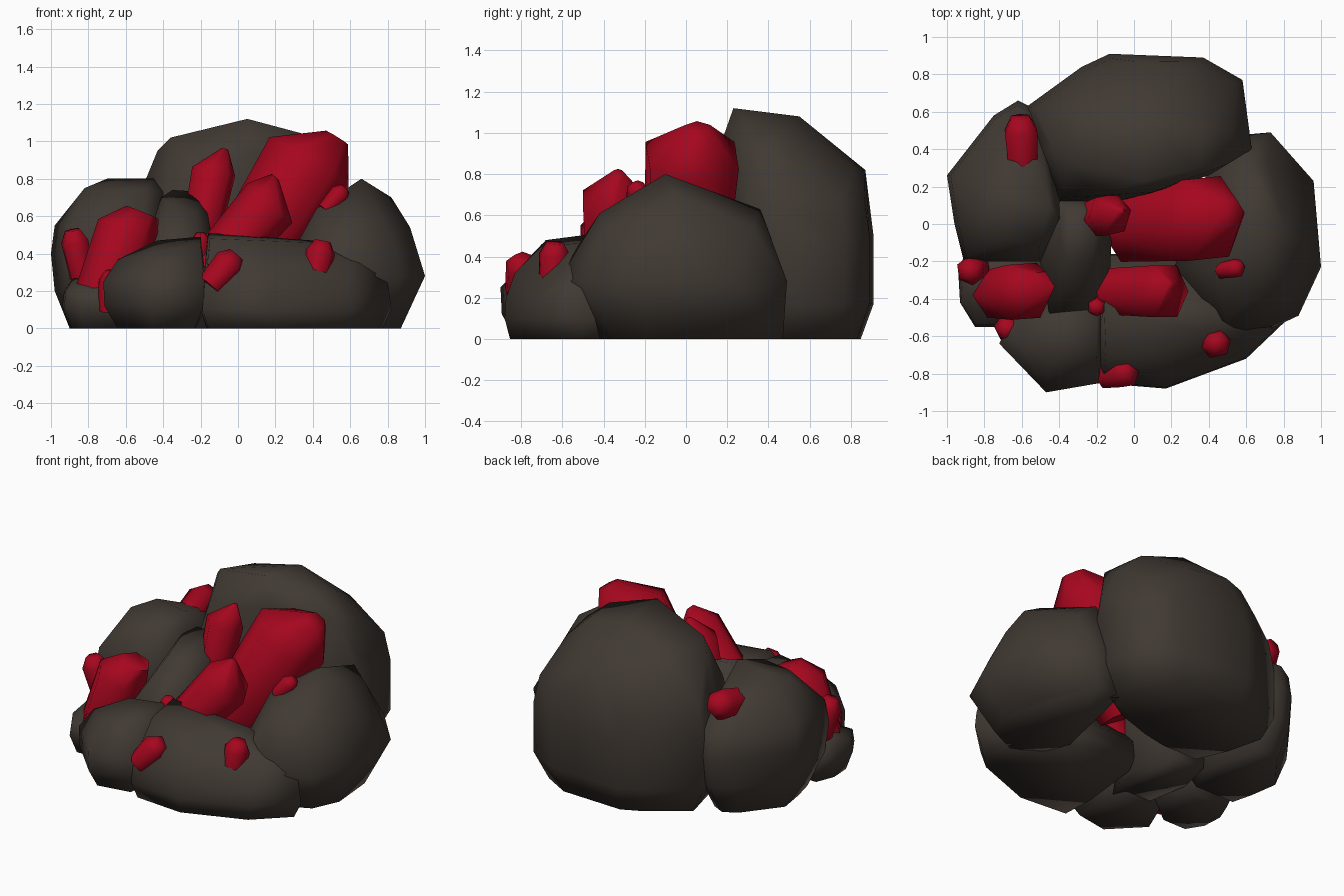
import bpy
import bmesh
import math
from mathutils import Vector

cube = bpy.data.objects.get("Cube")
if cube:
    bpy.data.objects.remove(cube, do_unlink=True)


def make_material(name, colour):
    material = bpy.data.materials.new(name)
    material.use_nodes = True
    material.diffuse_color = colour
    shader = material.node_tree.nodes["Principled BSDF"]
    shader.inputs["Base Color"].default_value = colour
    shader.inputs["Roughness"].default_value = 0.8
    return material


stone = make_material("dark brown stone", (0.052, 0.041, 0.033, 1))
crimson = make_material("crimson crystal", (0.38, 0.002, 0.013, 1))


def hull_object(name, points, material, sharp_angle):
    """Wrap a convex skin around the points and shade it."""
    bm = bmesh.new()
    for point in points:
        bm.verts.new(point)
    result = bmesh.ops.convex_hull(bm, input=bm.verts[:])
    loose = set(result["geom_interior"]) | set(result["geom_unused"])
    loose_verts = [item for item in loose if isinstance(item, bmesh.types.BMVert)]
    bmesh.ops.delete(bm, geom=loose_verts, context="VERTS")
    bmesh.ops.dissolve_limit(bm, angle_limit=math.radians(2),
                             verts=bm.verts[:], edges=bm.edges[:])
    bmesh.ops.recalc_face_normals(bm, faces=bm.faces[:])
    mesh = bpy.data.meshes.new(name)
    bm.to_mesh(mesh)
    bm.free()
    mesh.materials.append(material)
    obj = bpy.data.objects.new(name, mesh)
    bpy.context.collection.objects.link(obj)
    bpy.ops.object.select_all(action="DESELECT")
    obj.select_set(True)
    bpy.context.view_layer.objects.active = obj
    bpy.ops.object.shade_smooth_by_angle(angle=math.radians(sharp_angle))
    return obj


def boulder(name, outline, levels, crest):
    """Stack scaled copies of a plan outline, then cap them with crest points."""
    centre = sum((Vector(p) for p in outline), Vector((0, 0))) / len(outline)
    points = list(crest)
    for z, scale in levels:
        for corner in outline:
            flat = centre + (Vector(corner) - centre) * scale
            points.append((flat.x, flat.y, z))
    return hull_object(name, points, stone, 120)


def crystal(name, start, end, tip, radius, sides=6, tip_size=0.15):
    """Build a leaning prism with an off-centre narrowed end."""
    start, end, tip = Vector(start), Vector(end), Vector(tip)
    turn = (end - start).to_track_quat("Z", "Y")
    points = []
    for centre, size in ((start, 0.85), (end, 1), (tip, tip_size)):
        for i in range(sides):
            angle = math.tau * (i + 0.5) / sides
            spoke = Vector((math.cos(angle), math.sin(angle), 0)) * size * radius
            points.append(centre + turn @ spoke)
    return hull_object(name, points, crimson, 65)


# Boulders
boulder("back_boulder",
        [(-.57, .63), (-.28, .84), (-.13, .91), (.37, .89), (.58, .77),
         (.63, .4), (.4, .26), (.1, .16), (-.1, .12), (-.4, .12), (-.5, .35)],
        [(0, .85), (.17, 1), (.5, 1), (.68, .94)],
        [(-.36, .33, 1.02), (.05, .23, 1.12), (.08, .55, 1.08),
         (.35, .3, 1.04), (.36, .5, 1.01), (-.3, .6, .97), (-.43, .4, .95),
         (0, .87, .82), (.25, .82, .82), (-.2, .76, .86), (.52, .5, .86),
         (-.5, .5, .78), (.5, .32, .92), (.1, .17, .95), (-.2, .15, .85)])

boulder("west_boulder",
        [(-.96, 0), (-1, .26), (-.75, .58), (-.62, .66), (-.5, .6),
         (-.4, .2), (-.37, .04), (-.5, -.2), (-.91, -.2)],
        [(0, .7), (.2, .94), (.4, 1), (.55, .94)],
        [(-.82, .05, .75), (-.7, .15, .8), (-.45, .1, .8), (-.4, .03, .73),
         (-.58, .45, .67), (-.7, -.08, .73), (-.5, -.1, .74)])

boulder("east_boulder",
        [(.45, .45), (.73, .49), (.96, .23), (1, -.23), (.88, -.49),
         (.6, -.62), (.33, -.5), (.22, -.22), (.4, .1)],
        [(0, .66), (.28, 1)],
        [(.66, -.1, .8), (.82, -.05, .7), (.92, -.1, .54), (.84, 0, .59),
         (.42, -.25, .64), (.6, .36, .63), (.72, .32, .54), (.5, .1, .68),
         (.6, -.42, .61), (.8, -.38, .54), (.5, -.52, .46),
         (.5, .47, 0), (.68, .47, 0)])

boulder("front_east_boulder",
        [(-.19, -.85), (.17, -.88), (.6, -.72), (.82, -.51), (.4, -.16),
         (-.15, -.16), (-.2, -.6)],
        [(0, .92), (.1, 1), (.2, .98)],
        [(-.16, -.45, .51), (.4, -.45, .47), (.36, -.58, .46),
         (-.15, -.68, .48), (.15, -.72, .43), (-.16, -.8, .33),
         (.15, -.83, .32), (.6, -.58, .36), (.78, -.5, .32)])

boulder("front_west_boulder",
        [(-.47, -.9), (-.72, -.64), (-.66, -.5), (-.45, -.32),
         (-.18, -.32), (-.17, -.6), (-.18, -.85)],
        [(0, .76), (.12, .98), (.25, 1)],
        [(-.64, -.6, .37), (-.43, -.52, .47), (-.2, -.5, .49),
         (-.2, -.7, .46), (-.45, -.74, .4)])

boulder("far_west_boulder",
        [(-.94, -.25), (-.93, -.42), (-.85, -.55), (-.64, -.55),
         (-.45, -.4), (-.45, -.1), (-.88, -.1)],
        [(0, .8), (.12, 1), (.2, .95)],
        [(-.88, -.25, .27), (-.83, -.42, .23), (-.6, -.3, .3)])

# Slab leaning back between the boulders
boulder("middle_slab",
        [(-.46, .15), (-.22, .15), (-.12, -.08), (-.13, -.3),
         (-.22, -.5), (-.45, -.5), (-.52, -.1)],
        [(0, .9), (.4, 1)],
        [(-.41, 0, .7), (-.35, .07, .74), (-.2, .07, .73), (-.16, -.08, .6),
         (-.36, -.2, .66), (-.22, -.2, .62)])

# Large crystals
crystal("great_crystal", (0, -.01, .28), (.38, .03, .89), (.53, .06, 1.02), .25,
        tip_size=.28)
crystal("upper_crystal", (-.22, .03, .4), (-.13, .05, .84), (-.07, .07, .96), .12)
crystal("centre_crystal", (-.18, -.36, .27), (.17, -.36, .67), (.2, -.33, .81), .16)
crystal("west_crystal", (-.73, -.37, .18), (-.59, -.36, .52), (-.51, -.34, .62), .17,
        tip_size=.55)

# Small crystals: centre, lean direction, half length, radius
small_crystals = {
    "far_west_shard": ((-.86, -.24, .4), (-.2, -.15, 1), .13, .08),
    "low_west_shard": ((-.68, -.55, .2), (.1, -.2, 1), .11, .07),
    "front_shard": ((-.08, -.8, .31), (.6, .1, .7), .11, .085),
    "front_east_shard": ((.43, -.64, .35), (.2, .05, 1), .12, .08),
    "east_shard": ((.52, -.24, .69), (.6, .1, .7), .08, .055),
    "seam_shard": ((-.6, .42, .67), (-.05, .9, .25), .16, .1),
    "middle_shard": ((-.2, -.44, .45), (0, -.2, 1), .06, .05),
}
for name, (centre, lean, half, radius) in small_crystals.items():
    centre, lean = Vector(centre), Vector(lean).normalized()
    crystal(name, centre - lean * half, centre + lean * half * 0.5,
            centre + lean * half, radius, tip_size=0.55)
